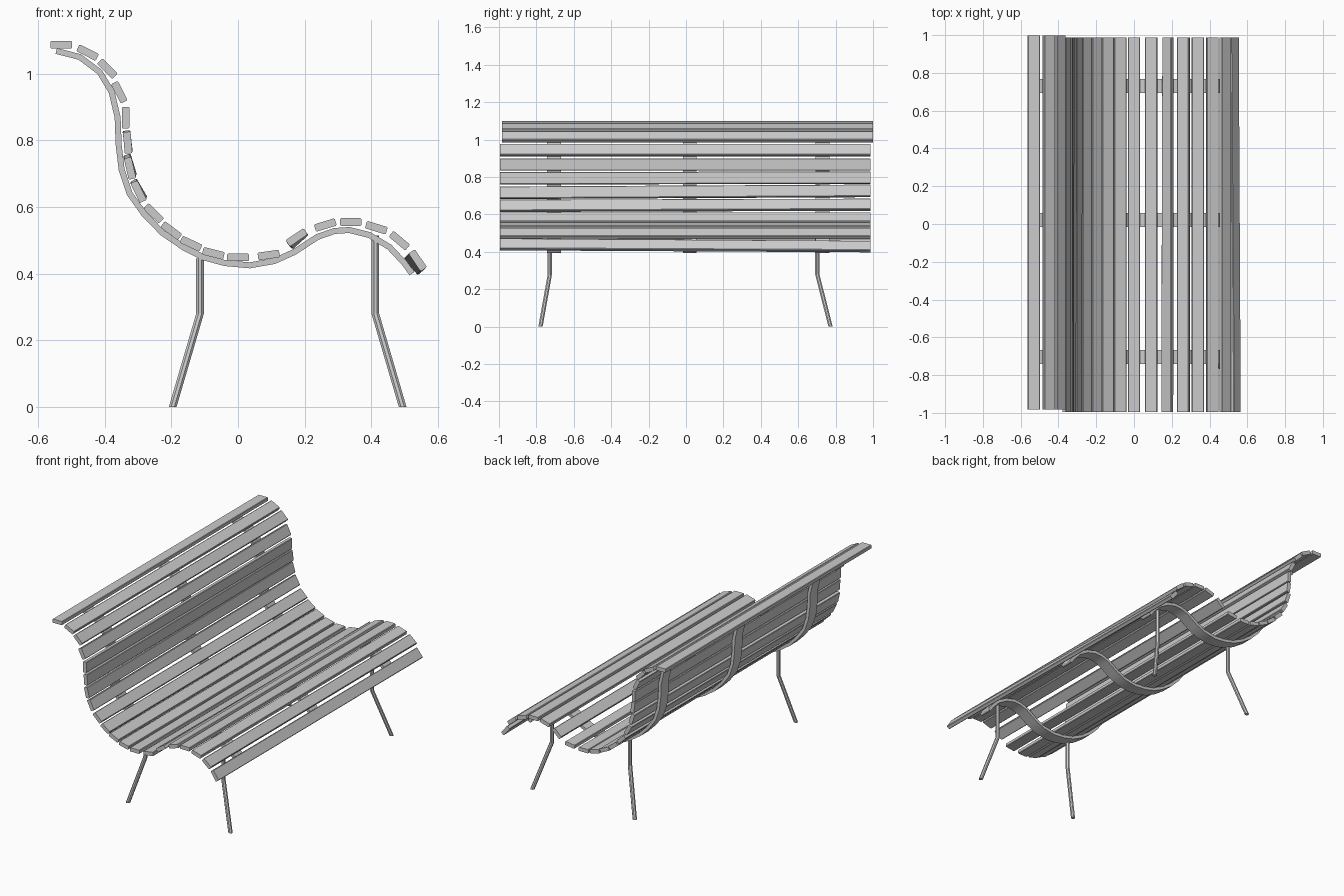
import bpy, bmesh, math
from mathutils import Vector, Matrix

if "Cube" in bpy.data.objects:
    bpy.data.objects.remove(bpy.data.objects["Cube"])


def finish(name, bm):
    bmesh.ops.recalc_face_normals(bm, faces=bm.faces)
    mesh = bpy.data.meshes.new(name)
    bm.to_mesh(mesh)
    bm.free()
    ob = bpy.data.objects.new(name, mesh)
    bpy.context.collection.objects.link(ob)
    return ob


def loft(name, rings):
    """Closed tube through equal-sized rings, capped at both ends."""
    bm = bmesh.new()
    vs = [[bm.verts.new(p) for p in ring] for ring in rings]
    n = len(vs[0])
    for a, b in zip(vs, vs[1:]):
        for i in range(n):
            j = (i + 1) % n
            bm.faces.new((a[i], a[j], b[j], b[i]))
    bm.faces.new(vs[0][::-1])
    bm.faces.new(vs[-1])
    return finish(name, bm)


# Wooden slats: x, z and slope in degrees, from top of the back to the seat front
slats = [(-.53, 1.087, 0), (-.451, 1.063, -27), (-.392, 1.015, -45), (-.356, .944, -63),
         (-.337, .868, -90), (-.331, .795, -84), (-.324, .721, -75), (-.298, .649, -62),
         (-.253, .581, -44), (-.20, .529, -37), (-.141, .49, -25), (-.074, .461, -14),
         (0, .449, 0), (.092, .456, 8), (.178, .506, 38), (.262, .546, 17),
         (.338, .555, 0), (.415, .538, -17), (.484, .499, -40), (.533, .434, -53)]
# Slight hand-laid skew of a few slats: index -> end shift in x, z and twist
skew = {5: (0, .002, 1), 6: (0, .005, 2), 7: (0, .003, 2), 14: (.002, -.003, 4), 19: (-.006, -.006, 3)}

for k, (x, z, ang) in enumerate(slats):
    dx, dz, tw = skew.get(k, (0, 0, 0))
    yc = .008 if k < 3 else -.004
    w, t, c = .0325, .0115, .003
    section = [(-w + c, -t), (w - c, -t), (w, -t + c), (w, t - c),
               (w - c, t), (-w + c, t), (-w, t - c), (-w, -t + c)]
    rings = []
    for s in (-1, 1):
        a = math.radians(ang + s * tw)
        rings.append([(x + s * dx + u * math.cos(a) - v * math.sin(a), yc + s * .991,
                       z + s * dz + u * math.sin(a) + v * math.cos(a)) for u, v in section])
    loft(f"slat_{k + 1:02d}", rings)

# Curved flat metal straps under the slats
path = [Vector(p) for p in (
    (-.545, 1.068), (-.475, 1.05), (-.415, 1.005), (-.379, .945), (-.361, .868), (-.358, .787),
    (-.349, .712), (-.325, .64), (-.28, .577), (-.226, .522), (-.16, .477), (-.106, .45),
    (-.04, .432), (.035, .425), (.109, .438), (.169, .465), (.238, .51), (.289, .528),
    (.334, .531), (.394, .516), (.454, .48), (.499, .432), (.522, .40))]
for y, label in ((-.705, "front"), (.02, "middle"), (.73, "rear")):
    rings = []
    for i, p in enumerate(path):
        d = (path[min(i + 1, len(path) - 1)] - path[max(i - 1, 0)]).normalized()
        n = Vector((-d.y, d.x)) * .009
        a, b = p + n, p - n
        rings.append([(q.x, y + s * .037, q.y) for q, s in ((a, -1), (a, 1), (b, 1), (b, -1))])
    strap = loft(f"{label}_strap", rings)
    for f in strap.data.polygons:
        f.use_smooth = len(f.vertices) == 4 and abs(f.normal.y) < .5

# Bent legs, splayed outwards at the foot
for x, top, side, xl in ((-.114, .445, -1, "back"), (.412, .515, 1, "seat")):
    for y, foot_y, yl in ((-.728, -.778, "left"), (.702, .773, "right")):
        rings = []
        for px, py, pz in ((x, y, top), (x, y, .28), (x + side * .082, foot_y, 0)):
            rings.append([(px + .0125 * math.cos(math.radians(22.5 + 45 * i)),
                           py + .0125 * math.sin(math.radians(22.5 + 45 * i)), pz)
                          for i in range(8)])
        loft(f"{xl}_leg_{yl}", rings)
